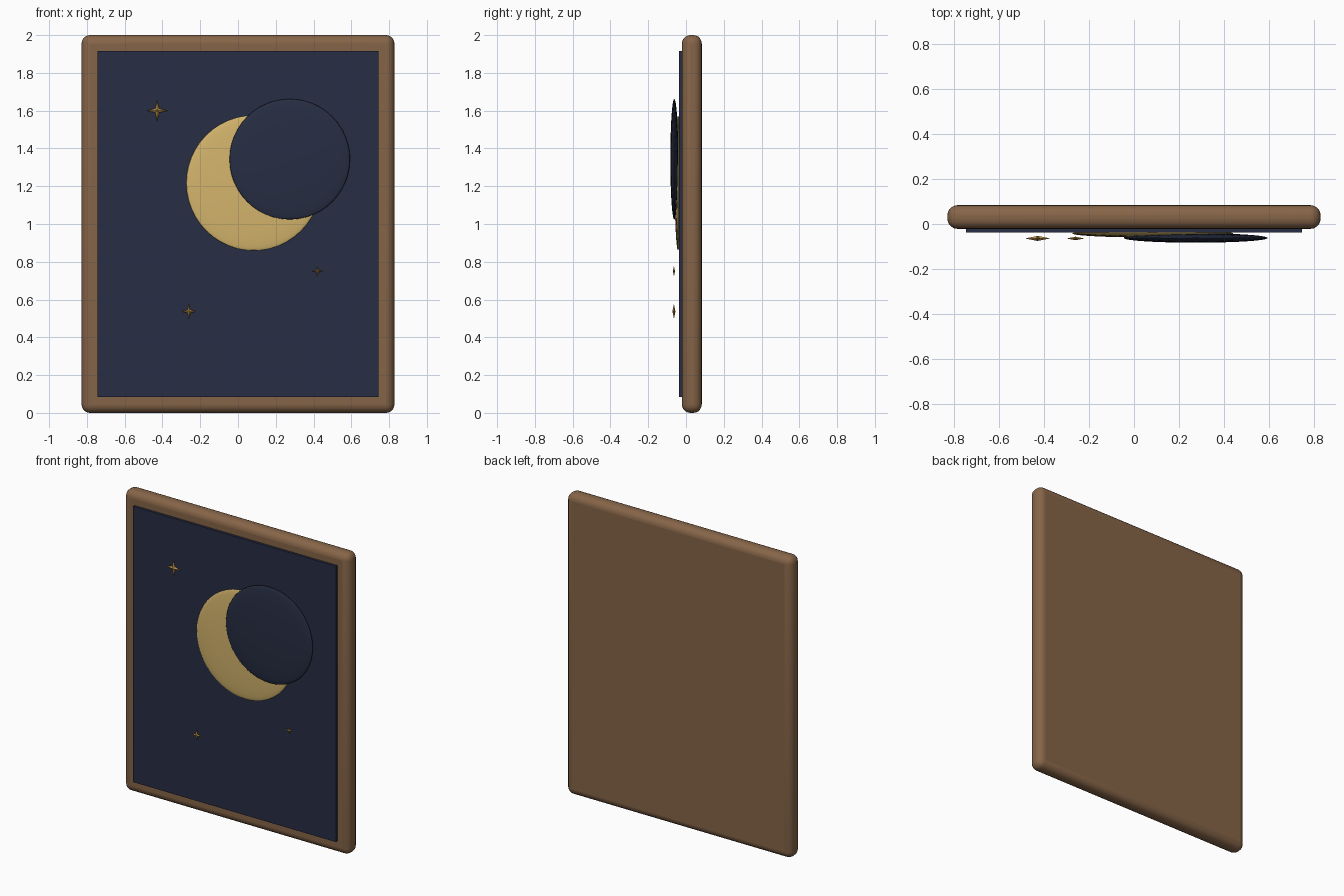
import bpy, bmesh, math

if "Cube" in bpy.data.objects:
    bpy.data.objects.remove(bpy.data.objects["Cube"])


def material(name, rgb):
    m = bpy.data.materials.new(name)
    m.diffuse_color = (*rgb, 1)
    m.use_nodes = True
    m.node_tree.nodes["Principled BSDF"].inputs["Base Color"].default_value = m.diffuse_color
    return m


wood = material("wood", (0.24, 0.13, 0.065))
navy = material("navy", (0.02, 0.027, 0.056))
cream = material("moon_gold", (0.66, 0.46, 0.15))
gold = material("star_gold", (0.60, 0.34, 0.08))


def finish(name, mat):
    ob = bpy.context.object
    ob.name = name
    ob.data.materials.append(mat)
    return ob


def slab(name, size, loc, mat, radius=0):
    bpy.ops.mesh.primitive_cube_add(size=1, location=loc)
    ob = finish(name, mat)
    ob.scale = size
    bpy.ops.object.transform_apply(location=False, rotation=False, scale=True)
    if radius:
        b = ob.modifiers.new("rounding", "BEVEL")
        b.width = radius
        b.segments = 5
        bpy.ops.object.shade_smooth_by_angle(angle=math.radians(35))
    return ob


def disc(name, r, depth, loc, mat):
    bpy.ops.mesh.primitive_uv_sphere_add(segments=48, ring_count=24, radius=1, location=loc)
    ob = finish(name, mat)
    ob.scale = (r, depth, r)
    bpy.ops.object.transform_apply(location=False, rotation=False, scale=True)
    bpy.ops.object.shade_smooth()
    return ob


def star(name, r, loc):
    # Four-pointed rim with a raised centre on both faces
    bm = bmesh.new()
    rim = []
    for i in range(8):
        a = i * math.pi / 4
        d = r if i % 2 == 0 else r * 0.27
        rim.append(bm.verts.new((d * math.cos(a), 0, d * math.sin(a))))
    for y in (-0.2 * r, 0.2 * r):
        tip = bm.verts.new((0, y, 0))
        for i in range(8):
            bm.faces.new((rim[i], rim[(i + 1) % 8], tip))
    bmesh.ops.recalc_face_normals(bm, faces=bm.faces)
    me = bpy.data.meshes.new(name)
    bm.to_mesh(me)
    bm.free()
    ob = bpy.data.objects.new(name, me)
    ob.location = loc
    me.materials.append(gold)
    bpy.context.collection.objects.link(ob)


# Rounded backing frame and the night panel set on it
slab("frame", (1.656, 0.105, 2.0), (0, 0.031, 1.0), wood, 0.045)
slab("night_panel", (1.49, 0.03, 1.83), (0, -0.023, 1.0), navy)

# Crescent: a flat moon partly covered by a dark disc
disc("moon", 0.357, 0.018, (0.083, -0.042, 1.217), cream)
disc("moon_shadow", 0.319, 0.021, (0.274, -0.062, 1.343), navy)

# Stars
star("large_star", 0.056, (-0.428, -0.064, 1.6))
star("medium_star", 0.04, (-0.26, -0.064, 0.537))
star("small_star", 0.028, (0.42, -0.064, 0.75))
